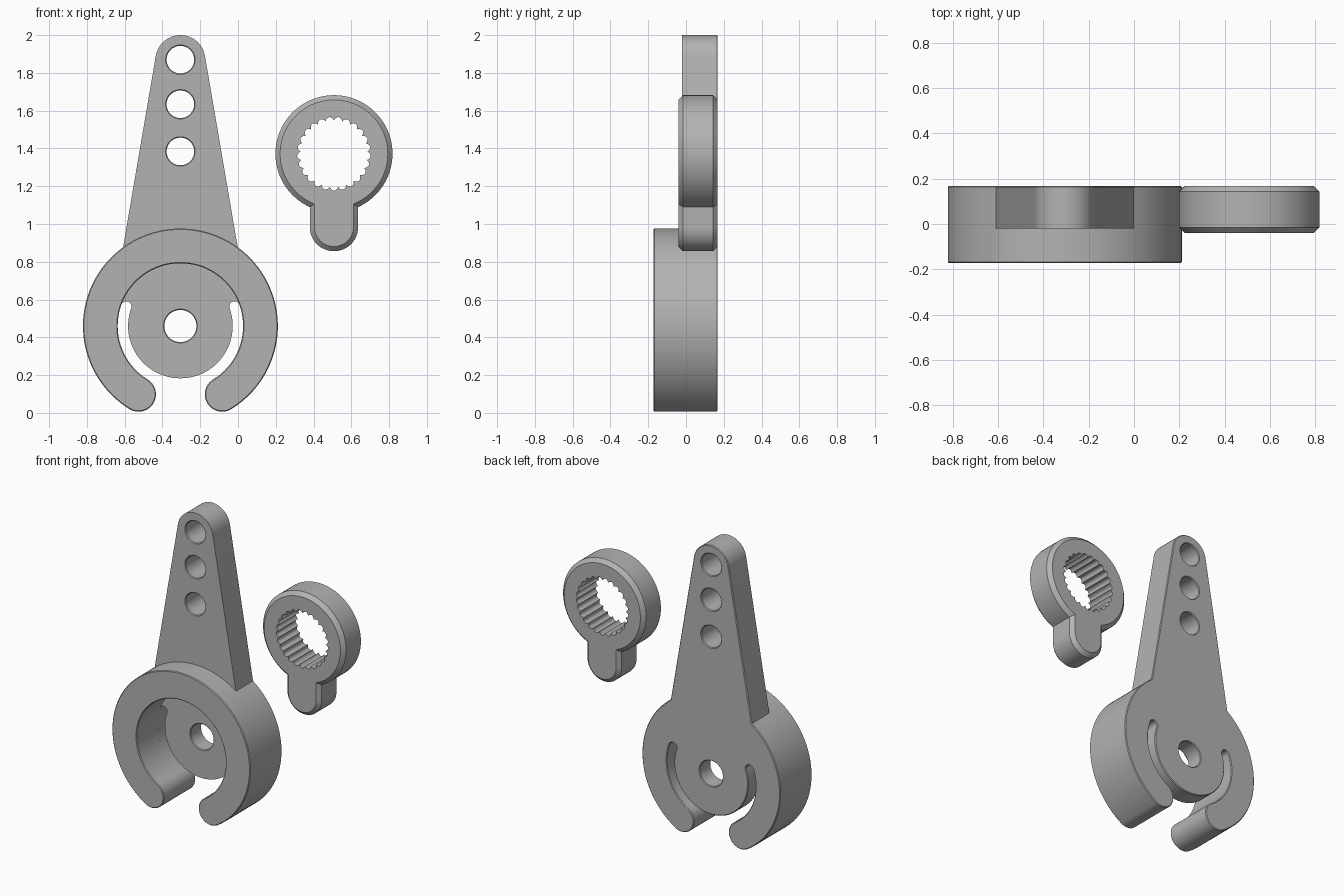
import bpy, bmesh
from math import sin, cos, pi, radians, sqrt, asin, degrees
from mathutils import Vector

cube = bpy.data.objects.get("Cube")
if cube:
    bpy.data.objects.remove(cube)

GREY = (0.45, 0.45, 0.45, 1)
mat = bpy.data.materials.new("plain_grey")
mat.use_nodes = True
mat.diffuse_color = GREY
mat.node_tree.nodes["Principled BSDF"].inputs["Base Color"].default_value = GREY


def polar(c, r, a):
    return Vector((c[0] + r * cos(radians(a)), c[1] + r * sin(radians(a))))


def arc(c, r, a0, a1):
    n = max(10, int(abs(a1 - a0) / 4))
    return [polar(c, r, a0 + (a1 - a0) * i / n) for i in range(n + 1)]


def clean(pts):
    """Drop repeated neighbouring points of a closed outline."""
    return [p for i, p in enumerate(pts) if (p - pts[i - 1]).length > 1e-4]


def inset(pts, d):
    """Move a counter-clockwise outline inwards by d."""
    out = []
    for i, p in enumerate(pts):
        e0 = (p - pts[i - 1]).normalized()
        e1 = (pts[(i + 1) % len(pts)] - p).normalized()
        n0, n1 = Vector((-e0.y, e0.x)), Vector((-e1.y, e1.x))
        out.append(p + (n0 + n1) * d / max(0.3, 1 + n0.dot(n1)))
    return out


def add_prism(bm, loops, y0, y1):
    """Solid from y0 to y1; each loop is (points, front chamfer, back chamfer)."""
    caps = [[], []]
    start = len(bm.faces)
    for pts, front, back in loops:
        levels = [(y0, front)] if front else []
        levels += [(y0 + abs(front), 0), (y1 - abs(back), 0)]
        levels += [(y1, back)] if back else []
        rings = [[bm.verts.new((p.x, y, p.y)) for p in inset(pts, d)] for y, d in levels]
        n = len(pts)
        for a, b in zip(rings, rings[1:]):
            for i in range(n):
                j = (i + 1) % n
                bm.faces.new((a[i], a[j], b[j], b[i]))
        for cap, ring in zip(caps, (rings[0], rings[-1])):
            cap += [bm.edges.get((ring[i], ring[(i + 1) % n])) for i in range(n)]
    for cap in caps:
        bmesh.ops.triangle_fill(bm, use_beauty=True, use_dissolve=False, edges=cap)
    bm.faces.ensure_lookup_table()
    bmesh.ops.recalc_face_normals(bm, faces=bm.faces[start:])


def finish(bm, name):
    me = bpy.data.meshes.new(name)
    bm.to_mesh(me)
    bm.free()
    me.materials.append(mat)
    ob = bpy.data.objects.new(name, me)
    bpy.context.collection.objects.link(ob)
    bpy.ops.object.select_all(action='DESELECT')
    ob.select_set(True)
    bpy.context.view_layer.objects.active = ob
    bpy.ops.object.shade_smooth_by_angle(angle=radians(30))


# Lever dimensions
C = (-0.305, 0.46)
R, RI, RD = 0.516, 0.332, 0.277
MID, CAP = (R + RI) / 2, (R - RI) / 2
SLOT, SCAP = (RI + RD) / 2, (RI - RD) / 2
END, SLOT_END, ARM = 58.5, 19.8, 54
FRONT, ARM_FRONT, FLOOR, BACK = -0.172, -0.02, 0.05, 0.168
B = 0.005
TOP = (C[0], 1.868)

# Outline pieces shared by the layers
arm_side = arc(C, R, -END, ARM) + arc(TOP, 0.132, 9.8, 170.2) + arc(C, R, 180 - ARM, 180 + END)
left_tip = arc(polar(C, MID, 180 + END), CAP, 180 + END, 360 + END)
right_tip = arc(polar(C, MID, -END), CAP, 180 - END, 360 - END)
inner_wall = arc(C, RI, 180 + END, -END)
slotted_disc = (arc(C, RI, 180 + END, 180 - SLOT_END)
                + arc(polar(C, SLOT, 180 - SLOT_END), SCAP, 180 - SLOT_END, -SLOT_END)
                + arc(C, RD, 180 - SLOT_END, 360 + SLOT_END)
                + arc(polar(C, SLOT, SLOT_END), SCAP, 180 + SLOT_END, SLOT_END)
                + arc(C, RI, SLOT_END, -END))

rim = clean(arc(C, R, -END, 180 + END) + left_tip + inner_wall + right_tip)
rim_and_arm = clean(arm_side + left_tip + inner_wall + right_tip)
full_plate = clean(arm_side + left_tip + slotted_disc + right_tip)
arm_holes = [clean(arc((C[0], z), 0.073, 0, 360)) for z in (1.87, 1.634, 1.384)]
hub_hole = clean(arc(C, 0.085, 0, 360))

# Lever: raised open rim, arm layer, slotted back plate
bm = bmesh.new()
add_prism(bm, [(rim, B, 0)], FRONT, ARM_FRONT)
add_prism(bm, [(rim_and_arm, 0, 0)] + [(h, -B, 0) for h in arm_holes], ARM_FRONT, FLOOR)
add_prism(bm, [(full_plate, 0, B), (hub_hole, -B, -B)] + [(h, 0, -B) for h in arm_holes],
          FLOOR, BACK)
finish(bm, "lever_arm")

# Splined collar with a short rounded tab
G, GR, TAB, CH = (0.508, 1.372), 0.31, 0.128, 0.025
half = degrees(asin(TAB / GR))
collar = clean(arc(G, GR, -90 + half, 270 - half)
               + arc((G[0], 0.984), TAB, 180, 360))
TEETH, STEP = 25, 8
spline = [polar(G, 0.177 + 0.018 * abs(sin(pi * i / STEP)) ** 0.8, 90 + 360 * i / (TEETH * STEP))
          for i in range(TEETH * STEP)]
bm = bmesh.new()
add_prism(bm, [(collar, CH, CH), (spline, 0, 0)], -0.04, BACK)
finish(bm, "splined_collar")
